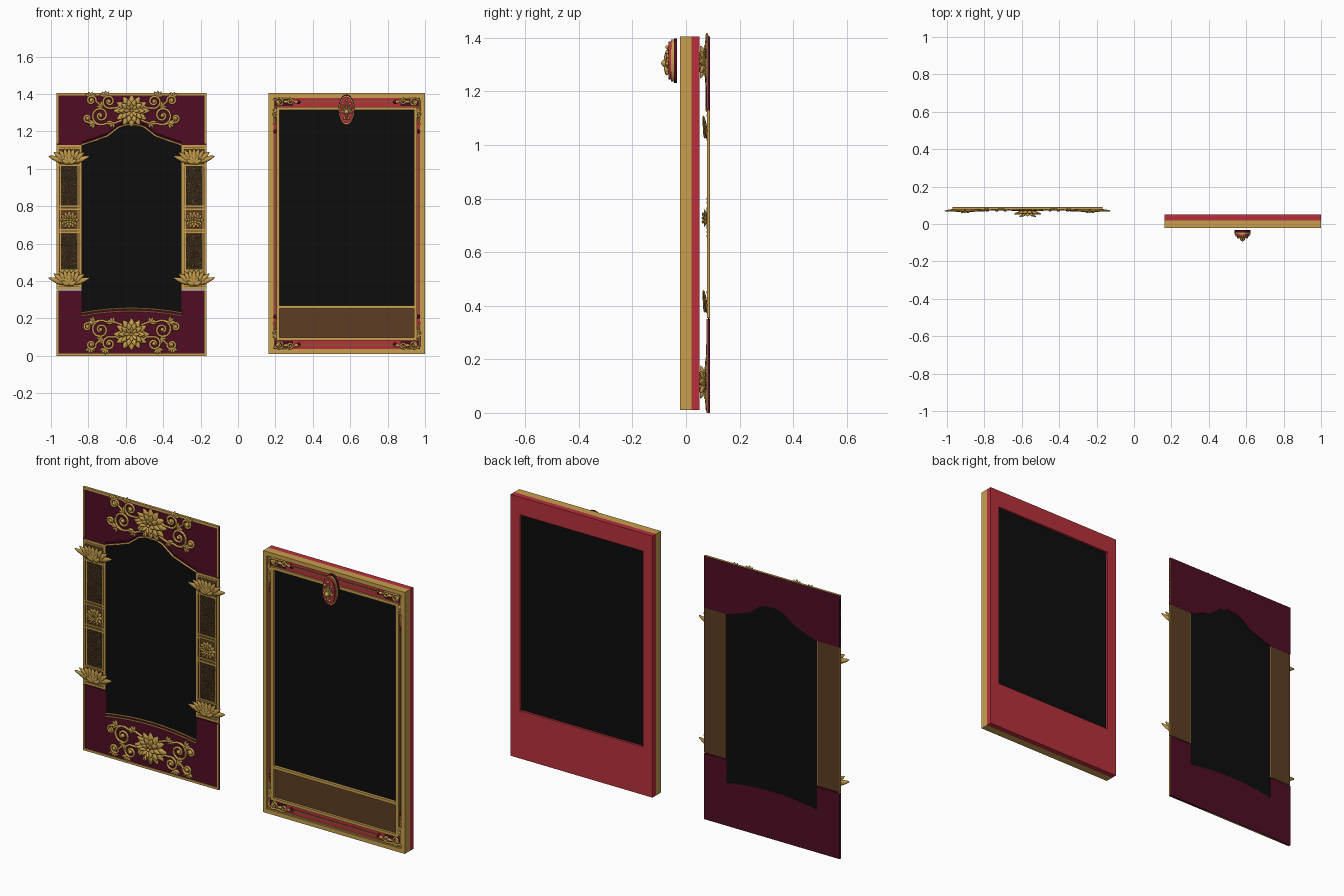
import bpy, bmesh, math
from mathutils import Matrix, Vector

old = bpy.data.objects.get("Cube")
if old:
    bpy.data.objects.remove(old)


def material(name, r, g, b):
    m = bpy.data.materials.new(name)
    m.use_nodes = True
    m.diffuse_color = (r, g, b, 1)
    m.node_tree.nodes["Principled BSDF"].inputs["Base Color"].default_value = (r, g, b, 1)
    return m


gold = material("gold", .58, .35, .075)
red = material("red", .48, .03, .045)
burgundy = material("burgundy", .08, .004, .017)
black = material("black", .004, .004, .004)
brown = material("brown", .11, .047, .016)
dark = material("dark brown", .035, .02, .009)
bronze = material("bronze", .2, .11, .03)


# ---- helpers ----
def finish(name, bm, mat, smooth=False):
    bmesh.ops.recalc_face_normals(bm, faces=bm.faces)
    me = bpy.data.meshes.new(name)
    bm.to_mesh(me)
    bm.free()
    return link(name, me, mat, smooth)


def link(name, me, mat, smooth):
    me.materials.clear()
    me.materials.append(mat)
    for p in me.polygons:
        p.use_smooth = smooth
    ob = bpy.data.objects.new(name, me)
    bpy.context.collection.objects.link(ob)
    return ob


def add_box(bm, x0, x1, y0, y1, z0, z1):
    m = Matrix.Translation(((x0 + x1) / 2, (y0 + y1) / 2, (z0 + z1) / 2))
    bmesh.ops.create_cube(bm, size=1, matrix=m @ Matrix.Diagonal((x1 - x0, y1 - y0, z1 - z0, 1)))


def box(name, mat, *dims):
    bm = bmesh.new()
    add_box(bm, *dims)
    return finish(name, bm, mat)


def ring(name, mat, x0, x1, z0, z1, w, h, y0, y1):
    """Rectangular border, w wide at the sides and h high at top and bottom."""
    bm = bmesh.new()
    add_box(bm, x0, x0 + w, y0, y1, z0, z1)
    add_box(bm, x1 - w, x1, y0, y1, z0, z1)
    add_box(bm, x0 + w, x1 - w, y0, y1, z0, z0 + h)
    add_box(bm, x0 + w, x1 - w, y0, y1, z1 - h, z1)
    return finish(name, bm, mat)


def plate(name, mat, outline, y0, y1):
    bm = bmesh.new()
    face = bm.faces.new([bm.verts.new((x, y0, z)) for x, z in outline])
    new = bmesh.ops.extrude_face_region(bm, geom=[face])["geom"]
    bmesh.ops.translate(bm, vec=(0, y1 - y0, 0), verts=[v for v in new if isinstance(v, bmesh.types.BMVert)])
    return finish(name, bm, mat)


def tubes(name, mat, paths, r, y):
    cu = bpy.data.curves.new(name, "CURVE")
    cu.dimensions = "3D"
    cu.bevel_depth, cu.bevel_resolution, cu.use_fill_caps = r, 1, True
    for path in paths:
        s = cu.splines.new("POLY")
        s.points.add(len(path) - 1)
        for p, (x, z) in zip(s.points, path):
            p.co = (x, y, z, 1)
    tmp = bpy.data.objects.new(name + "_path", cu)
    bpy.context.collection.objects.link(tmp)
    dg = bpy.context.evaluated_depsgraph_get()
    me = bpy.data.meshes.new_from_object(tmp.evaluated_get(dg))
    bpy.data.objects.remove(tmp)
    return link(name, me, mat, True)


def spiral(cx, cz, r, a0, turns, n=26):
    out = []
    for i in range(n + 1):
        t = i / n
        a, q = a0 + turns * math.tau * t, r * (1 - .8 * t)
        out.append((cx + q * math.cos(a), cz + q * math.sin(a)))
    return out


def petal(bm, x, y, z, angle, length, width, thick=.006, lean=0.0):
    """Pointed domed leaf growing from a base point; angle 0 points up."""
    vs = bmesh.ops.create_uvsphere(bm, u_segments=8, v_segments=6, radius=1)["verts"]
    m = Matrix.Translation((x, y, z)) @ Matrix.Rotation(angle, 4, "Y") @ Matrix.Rotation(lean, 4, "X")
    for v in vs:
        c = v.co
        k = 1 - .45 * max(0, c.z)
        v.co = m @ Vector((c.x * k * width / 2, c.y * thick, (c.z + 1) * length / 2))


def ball(bm, x, y, z, r):
    bmesh.ops.create_uvsphere(bm, u_segments=10, v_segments=6, radius=r, matrix=Matrix.Translation((x, y, z)))


def rosette(name, x, y, z, r, depth):
    bm = bmesh.new()
    for n, k, lean in ((12, 1, .05), (10, .78, .3), (8, .55, .6)):
        for i in range(n):
            a = math.tau * (i + n % 4 / 4) / n
            petal(bm, x, y - depth * (1 - k) * .8, z, a, r * k * (1 - .12 * abs(math.cos(a))),
                  r * .46 * k, r * .08, lean)
    ball(bm, x, y - depth * .75, z, depth * .25)
    finish(name, bm, gold, True)


# ---- ornate arched surround (at -x) ----
C, W, H = -.569, .401, 1.405
OPEN = .267
half_arch = [(OPEN, 1.128), (.2, 1.15), (.13, 1.175), (.07, 1.222), (.03, 1.235)]
arch = [(C - x, z) for x, z in half_arch] + [(C + x, z) for x, z in reversed(half_arch)]
sill = [(C + OPEN * t / 4, .255 - .025 * (t / 4) ** 2) for t in range(-4, 5)]
L, R = C - W, C + W

plate("arched_head", burgundy, [(L, 1.128), (L, H), (R, H), (R, 1.128)] + arch[::-1], .08, .09)
plate("sill_panel", burgundy, [(L, .35), (L, 0), (R, 0), (R, .35), (C + OPEN, .35)] + sill[::-1] + [(C - OPEN, .35)], .08, .09)
plate("surround_pane", black, arch + sill[::-1], .083, .088)
tubes("arch_trim", gold, [arch], .005, .078)
tubes("arch_outer_trim", burgundy, [[(x, z + .014) for x, z in arch]], .004, .079)
tubes("sill_trim", gold, [sill, [(x, z - .016) for x, z in sill]], .0035, .079)

for label, z0, z1, zc in (("head", 1.135, H, H - .006), ("sill", 0, .35, .006)):
    bm = bmesh.new()
    for x in (L + .005, R - .005):
        add_box(bm, x - .005, x + .005, .077, .0895, z0, z1)
    add_box(bm, L, R, .077, .0895, zc - .006, zc + .006)
    finish(label + "_edge_trim", bm, gold)

for label, zc, sz in (("head", 1.31, 1), ("sill", .115, -1)):
    rosette(label + "_rosette", C, .08, zc, .098, .032)
    paths = []
    bm = bmesh.new()
    for sx in (-1, 1):
        def place(pts):
            return [(C + sx * x, zc + sz * z) for x, z in pts]
        paths += [place([(.05, -.05), (.09, -.065)] + spiral(.165, -.025, .052, -2.2, 1.6)),
                  place([(.06, .03), (.08, .015)] + spiral(.12, .05, .038, -1.9, 1.5)),
                  place([(.165, .03), (.19, .05)] + spiral(.215, .055, .026, 2.8, -1.4)),
                  place([(.17, -.075), (.2, -.065)] + spiral(.235, -.04, .022, -1.8, 1.3))]
        # leaf clusters at the scroll ends and along the stems
        for x, z, a in ((.22, .07, 0), (.2, -.065, 2), (.1, -.06, 2.4), (.14, .075, .3), (.155, .02, 1.2)):
            for d in (-.9, -.3, .3, .9):
                t = a + d
                petal(bm, C + sx * x, .078, zc + sz * z, sx * t if sz > 0 else math.pi - sx * t, .034, .016)
        for x, z in ((.165, -.025), (.12, .05), (.215, .055), (.235, -.04)):
            ball(bm, C + sx * x, .077, zc + sz * z, .011)
    tubes(label + "_scrolls", gold, paths, .006, .077)
    finish(label + "_leaves", bm, gold, True)

# side columns
for side, s in (("right", -1), ("left", 1)):
    x = C + s * .334
    box(side + "_column_back", brown, x - .065, x + .065, .083, .0895, .355, 1.128)
    ring(side + "_column_frame", gold, x - .067, x + .067, .355, 1.128, .012, .012, .078, .0885)
    ring(side + "_column_bead", gold, x - .05, x + .05, .455, 1.02, .006, .006, .079, .085)
    for z0, z1, label in ((.46, .655, "lower"), (.805, 1.015, "upper")):
        box(f"{side}_{label}_inlay", dark, x - .045, x + .045, .081, .085, z0, z1)
        curls = []
        for i in range(5):
            for j in (-1, 0, 1):
                cz = z0 + (i + .5) * (z1 - z0) / 5
                curls.append(spiral(x + j * .029, cz, .015, j + i, 1.3, 10))
        tubes(f"{side}_{label}_filigree", bronze, curls, .0016, .0805)
    bm = bmesh.new()
    for z in (.66, .675, .785, .8, .45, 1.02, .375, 1.11):
        add_box(bm, x - .055, x + .055, .077, .085, z - .004, z + .004)
    finish(side + "_column_bands", bm, gold)
    rosette(side + "_column_rosette", x, .082, .727, .052, .022)
    bm = bmesh.new()
    for zb in (.385, 1.035):
        for i in range(-4, 5):
            t = i / 4
            a = t * 1.25
            petal(bm, x + t * .012, .08 - .008 * (1 - abs(t)), zb, a, .075 + .03 * t * t, .032, .006, .1)
        for i in range(-2, 3):
            petal(bm, x, .072, zb - .006, i * .55, .045, .028, .005, .12)
        petal(bm, x - .035, .078, zb, math.pi / 2, .07, .025)
    finish(side + "_column_lotuses", bm, gold, True)

# ---- rectangular frame (at +x) ----
X0, X1, Z0 = .163, 1, .01
M = (X0 + X1) / 2
ring("frame_outer_moulding", gold, X0, X1, Z0, H, .022, .022, -.022, .02)
ring("frame_band", red, X0 + .02, X1 - .02, Z0 + .02, H - .02, .03, .06, -.008, .02)
ring("frame_band_step", gold, X0 + .022, X1 - .022, Z0 + .022, H - .022, .005, .005, -.014, .01)
ring("frame_inner_moulding", gold, X0 + .042, X1 - .042, .083, 1.33, .016, .015, -.017, .02)
ring("back_frame", red, X0, X1, Z0, H, .055, .095, .02, .05)
box("back_lower_rail", red, X0 + .055, X1 - .055, .02, .05, .1, .265)
box("frame_pane", black, X0 + .05, X1 - .05, -.002, .038, .26, 1.32)
box("lower_panel", brown, X0 + .05, X1 - .05, -.004, .02, .09, .26)
box("shelf_rail", gold, X0 + .05, X1 - .05, -.017, .02, .253, .268)

# inlaid lines with diamond ends along the band
bm, ends = bmesh.new(), bmesh.new()
for z in (.06, 1.358):
    add_box(bm, M - .25, M + .25, -.011, -.007, z - .004, z + .004)
    for s in (-1, 1):
        ball(ends, M + s * .258, -.009, z, .011)
for x in (X0 + .036, X1 - .036):
    add_box(bm, x - .003, x + .003, -.011, -.007, .22, 1.19)
    for z in (.21, 1.2):
        ball(ends, x, -.009, z, .01)
finish("band_inlay_lines", bm, bronze)
finish("band_inlay_ends", ends, burgundy, True)

# corner scrolls
paths, backs, leaves = [], bmesh.new(), bmesh.new()
for sx in (-1, 1):
    for cz, sz in ((Z0, 1), (H, -1)):
        cx = M + sx * (X1 - M)

        def corner(pts):
            return [(cx - sx * x, cz + sz * z) for x, z in pts]
        paths += [corner([(.03, .03)] + spiral(.058, .05, .024, 3.6, 1.5)),
                  corner([(.04, .03), (.08, .032)] + spiral(.115, .045, .017, -2, 1.4)),
                  corner([(.03, .04), (.03, .085)] + spiral(.038, .115, .012, 3.4, -1.4)),
                  corner([(.028, .17), (.034, .15), (.03, .13)]), corner([(.17, .04), (.15, .052), (.13, .04)])]
        for (x, z), a in zip(corner([(.04, .04), (.08, .045), (.036, .08), (.135, .045)]), (.8, 1.5, 0, 1.5)):
            petal(leaves, x, -.013, z, -sx * a if sz > 0 else math.pi + sx * a, .032, .018)
        (xa, za), (xb, zb) = corner([(.024, .024), (.13, .07)])
        add_box(backs, min(xa, xb), max(xa, xb), -.0095, -.007, min(za, zb), max(za, zb))
tubes("corner_scrolls", gold, paths, .005, -.013)
finish("corner_leaves", leaves, gold, True)
finish("corner_backs", backs, burgundy)

# ---- oval medallion ----
MX, MZ = .58, 1.315


def oval(name, mat, rx, rz, y0, y1):
    pts = [(MX + rx * math.cos(a), MZ + rz * math.sin(a)) for a in [math.tau * i / 32 for i in range(32)]]
    return plate(name, mat, pts, y0, y1)


oval("medallion_base", burgundy, .044, .083, -.045, -.033)
oval("medallion_rim", gold, .042, .078, -.056, -.045)
oval("medallion_face", red, .037, .071, -.066, -.056)
bm = bmesh.new()
for i in range(-2, 3):
    petal(bm, MX, -.068, MZ - .03, i * .3, .075 - .012 * abs(i), .012, .008)
petal(bm, MX, -.072, MZ - .055, 0, .09, .012, .012)
for i in range(7):
    a = math.tau * i / 7
    ball(bm, MX + .024 * math.sin(a), -.07, MZ + .05 * math.cos(a), .007)
ball(bm, MX, -.08, MZ - .01, .013)
finish("medallion_relief", bm, gold, True)
